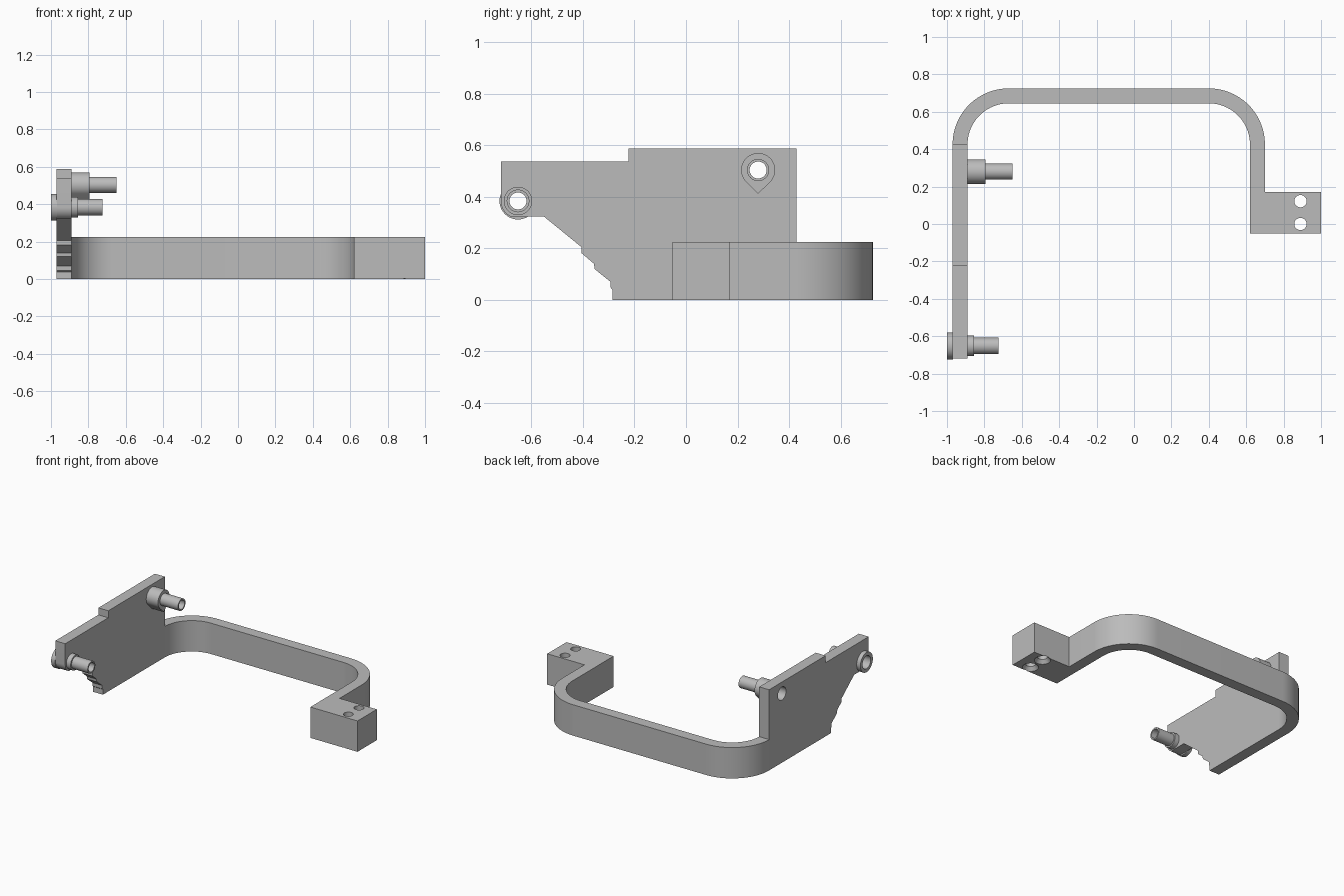
import bpy, bmesh
from math import sin, cos, pi, radians
from mathutils import Matrix

if "Cube" in bpy.data.objects:
    bpy.data.objects.remove(bpy.data.objects["Cube"])

grey = bpy.data.materials.new("plain grey")
grey.use_nodes = True
grey.diffuse_color = (0.5, 0.5, 0.5, 1)
grey.node_tree.nodes["Principled BSDF"].inputs["Base Color"].default_value = grey.diffuse_color

# Maps a (y, z) profile extruded along local z onto world axes, extruding along x
ALONG_X = Matrix(((0, 0, 1, 0), (1, 0, 0, 0), (0, 1, 0, 0), (0, 0, 0, 1)))


def arc(cx, cy, r, start, end, n=24):
    angles = [radians(start + (end - start) * i / n) for i in range(n + 1)]
    return [(cx + r * cos(a), cy + r * sin(a)) for a in angles]


def finish(name, bm):
    bmesh.ops.recalc_face_normals(bm, faces=bm.faces)
    mesh = bpy.data.meshes.new(name)
    bm.to_mesh(mesh)
    bm.free()
    mesh.materials.append(grey)
    obj = bpy.data.objects.new(name, mesh)
    bpy.context.collection.objects.link(obj)
    return obj


def prism(name, points, low, high, matrix=Matrix()):
    bm = bmesh.new()
    face = bm.faces.new([bm.verts.new((u, v, low)) for u, v in points])
    top = bmesh.ops.extrude_face_region(bm, geom=[face])["geom"]
    verts = [g for g in top if isinstance(g, bmesh.types.BMVert)]
    bmesh.ops.translate(bm, vec=(0, 0, high - low), verts=verts)
    bm.transform(matrix)
    return finish(name, bm)


def turned(name, centre, steps, matrix=Matrix(), n=40):
    """Solid of revolution from (radius, height) steps."""
    bm = bmesh.new()
    rings = [[bm.verts.new((centre[0] + r * cos(2 * pi * i / n),
                            centre[1] + r * sin(2 * pi * i / n), h)) for i in range(n)]
             for r, h in steps]
    for a, b in zip(rings, rings[1:]):
        for i in range(n):
            j = (i + 1) % n
            bm.faces.new((a[i], a[j], b[j], b[i]))
    bm.faces.new(rings[0])
    bm.faces.new(rings[-1])
    bm.transform(matrix)
    return finish(name, bm)


def cut(obj, cutters):
    bpy.context.view_layer.objects.active = obj
    for cutter in cutters:
        mod = obj.modifiers.new("bore", 'BOOLEAN')
        mod.operation, mod.solver, mod.object = 'DIFFERENCE', 'EXACT', cutter
        bpy.ops.object.modifier_apply(modifier=mod.name)


# Curved strap with the mounting block at its free end
HEIGHT = 0.225
outline = ([(-0.97, 0.428)] + arc(-0.67, 0.425, 0.30, 180, 90)
           + arc(0.40, 0.425, 0.30, 90, 0)
           + [(0.70, 0.17), (1.0, 0.17), (1.0, -0.052), (0.62, -0.052)]
           + arc(0.40, 0.425, 0.22, 0, 90) + arc(-0.67, 0.425, 0.22, 90, 180)
           + [(-0.89, 0.428)])
strap = prism("strap_and_block", outline, 0, HEIGHT)

# Side plate with stepped top edge and notched lower edge
FRONT, REAR = (-0.652, 0.384), (0.28, 0.504)
plate_outline = ([(0.428, 0), (0.428, 0.588), (-0.223, 0.588), (-0.223, 0.537), (-0.719, 0.537)]
                 + arc(*FRONT, 0.067, 180, 250, 10)
                 + [(-0.64, 0.323), (-0.551, 0.323), (-0.406, 0.205), (-0.406, 0.182),
                    (-0.357, 0.14), (-0.355, 0.12), (-0.293, 0.07), (-0.292, 0.045),
                    (-0.285, 0.039), (-0.285, 0)])
plate = prism("side_plate", plate_outline, -0.97, -0.89, ALONG_X)

# Rear boss is a teardrop, the front boss and outer collar are round
teardrop = arc(*REAR, 0.066, -45, 225, 36) + [(REAR[0], REAR[1] - 0.092)]
rear_boss = prism("rear_boss", teardrop, -0.892, -0.795, ALONG_X)
front_boss = turned("front_boss", FRONT, [(0.055, -0.892), (0.055, -0.855)], ALONG_X)
collar = turned("front_collar", FRONT, [(0.072, -1.0), (0.072, -0.968)], ALONG_X)
rear_pin = turned("rear_pin", REAR, [(0.043, -0.797), (0.043, -0.65)], ALONG_X)
front_pin = turned("front_pin", FRONT, [(0.044, -0.857), (0.044, -0.725)], ALONG_X)

# Stepped bores through the pins, countersunk holes through the block
rear_bore = turned("rear_bore", REAR, [(0.047, -1.1), (0.047, -0.91), (0.033, -0.91), (0.033, -0.5)], ALONG_X)
front_bore = turned("front_bore", FRONT, [(0.047, -1.1), (0.047, -0.93), (0.033, -0.93), (0.033, -0.5)], ALONG_X)
block_bores = [turned("block_bore", (0.89, y),
                      [(0.056, -0.002), (0.054, 0), (0.033, 0.025), (0.033, 0.3)])
               for y in (0.0, 0.122)]

cut(plate, [rear_bore, front_bore])
cut(strap, block_bores)
for part in (rear_boss, rear_pin):
    cut(part, [rear_bore])
for part in (front_boss, collar, front_pin):
    cut(part, [front_bore])
for cutter in [rear_bore, front_bore] + block_bores:
    bpy.data.objects.remove(cutter)

# Smooth the round walls, keep edges crisp
bpy.ops.object.select_all(action='DESELECT')
for part in (strap, plate, rear_boss, front_boss, collar, rear_pin, front_pin):
    part.select_set(True)
bpy.context.view_layer.objects.active = strap
bpy.ops.object.shade_smooth_by_angle(angle=radians(30))
